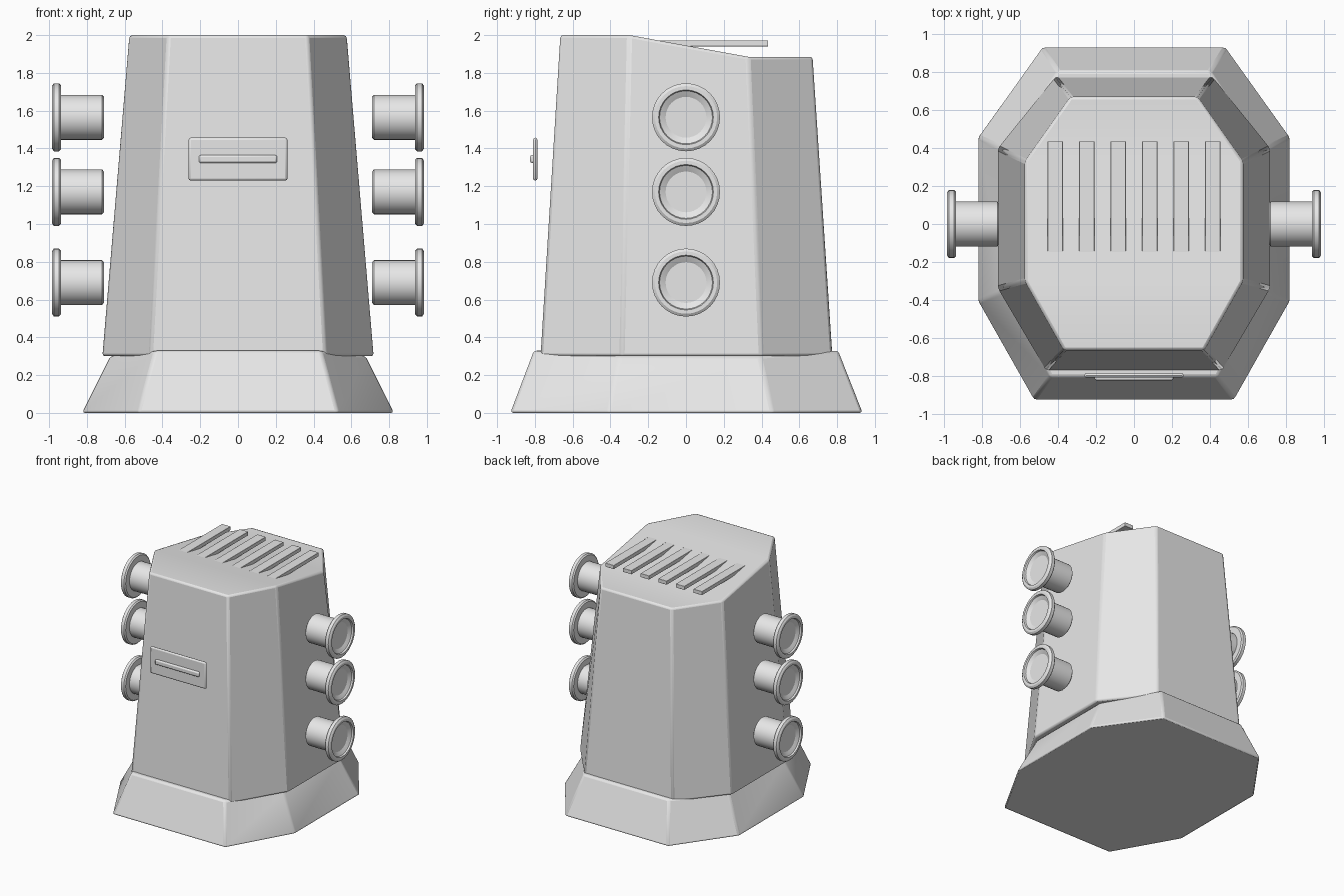
import bpy, bmesh, math

if "Cube" in bpy.data.objects:
    bpy.data.objects.remove(bpy.data.objects["Cube"])

grey = bpy.data.materials.new("plain grey")
grey.diffuse_color = (0.8, 0.8, 0.8, 1)
grey.use_nodes = True
grey.node_tree.nodes["Principled BSDF"].inputs["Base Color"].default_value = grey.diffuse_color


def finish(name, bm, bevel=0.0, segments=2):
    bmesh.ops.recalc_face_normals(bm, faces=bm.faces)
    me = bpy.data.meshes.new(name)
    bm.to_mesh(me)
    bm.free()
    me.materials.append(grey)
    ob = bpy.data.objects.new(name, me)
    bpy.context.collection.objects.link(ob)
    if bevel:
        mod = ob.modifiers.new("soft edges", 'BEVEL')
        mod.width, mod.segments = bevel, segments
        mod.limit_method = 'ANGLE'
        mod.angle_limit = math.radians(20)
    bpy.ops.object.select_all(action='DESELECT')
    bpy.context.view_layer.objects.active = ob
    ob.select_set(True)
    bpy.ops.object.shade_smooth_by_angle(angle=math.radians(30))
    return ob


def octagon(bm, right_half):
    """Four right-hand corners, front to back, mirrored to a full loop."""
    left = [(-x, y, z) for x, y, z in reversed(right_half)]
    return [bm.verts.new(p) for p in right_half + left]


def bridge(bm, low, high):
    for i in range(8):
        j = (i + 1) % 8
        bm.faces.new((low[i], low[j], high[j], high[i]))


def box(name, x, y, z, bevel):
    bm = bmesh.new()
    bmesh.ops.create_cube(bm, size=1)
    for v in bm.verts:
        v.co = [r[0] + (c + 0.5) * (r[1] - r[0]) for c, r in zip(v.co, (x, y, z))]
    return finish(name, bm, bevel)


# flared foot
bm = bmesh.new()
low = octagon(bm, [(0.53, -0.93, 0), (0.825, -0.41, 0), (0.825, 0.46, 0), (0.485, 0.935, 0)])
high = octagon(bm, [(0.44, -0.805, 0.33), (0.675, -0.35, 0.30),
                    (0.675, 0.39, 0.30), (0.40, 0.805, 0.33)])
bridge(bm, low, high)
bm.faces.new(low)
bm.faces.new(high)
finish("flared_base", bm, 0.015)

# tapered body with a top that slopes down to the back
bm = bmesh.new()
low = octagon(bm, [(0.465, -0.77, 0.30), (0.718, -0.34, 0.30),
                   (0.718, 0.40, 0.30), (0.415, 0.775, 0.30)])
high = octagon(bm, [(0.37, -0.665, 2.0), (0.575, -0.30, 2.0),
                    (0.575, 0.33, 1.885), (0.335, 0.67, 1.885)])
bridge(bm, low, high)
bm.faces.new(low)
for k in range(3):
    bm.faces.new((high[k], high[k + 1], high[6 - k], high[7 - k]))
finish("tapered_body", bm, 0.015)

# vent slats on top
for i in range(6):
    cx = (i - 2.5) * 0.166
    box(f"vent_slat_{i + 1}", (cx - 0.04, cx + 0.04), (-0.43, 0.435), (1.94, 1.972), 0.002)

# front plate with raised bar
box("front_plate", (-0.262, 0.262), (-0.81, -0.786), (1.23, 1.457), 0.012)
box("plate_bar", (-0.207, 0.207), (-0.825, -0.80), (1.323, 1.365), 0.01)

# side ports: flanged tubes turned around the x axis
profile = [(0.71, 0), (0.71, 0.108), (0.72, 0.119), (0.938, 0.119), (0.938, 0.17),
           (0.948, 0.18), (0.975, 0.18), (0.985, 0.165), (0.985, 0.145),
           (0.972, 0.14), (0.962, 0.12), (0.955, 0.108), (0.955, 0)]
for side, label in ((1, "right"), (-1, "left")):
    for n, cz in enumerate((0.69, 1.17, 1.565)):
        bm = bmesh.new()
        vs = [bm.verts.new((side * x, 0, cz + r)) for x, r in profile]
        es = [bm.edges.new(pair) for pair in zip(vs, vs[1:])]
        bmesh.ops.spin(bm, geom=vs + es, cent=(0, 0, cz), axis=(1, 0, 0),
                       angle=math.tau, steps=32, use_duplicate=False)
        bmesh.ops.remove_doubles(bm, verts=bm.verts, dist=0.0005)
        finish(f"{label}_port_{n + 1}", bm)
